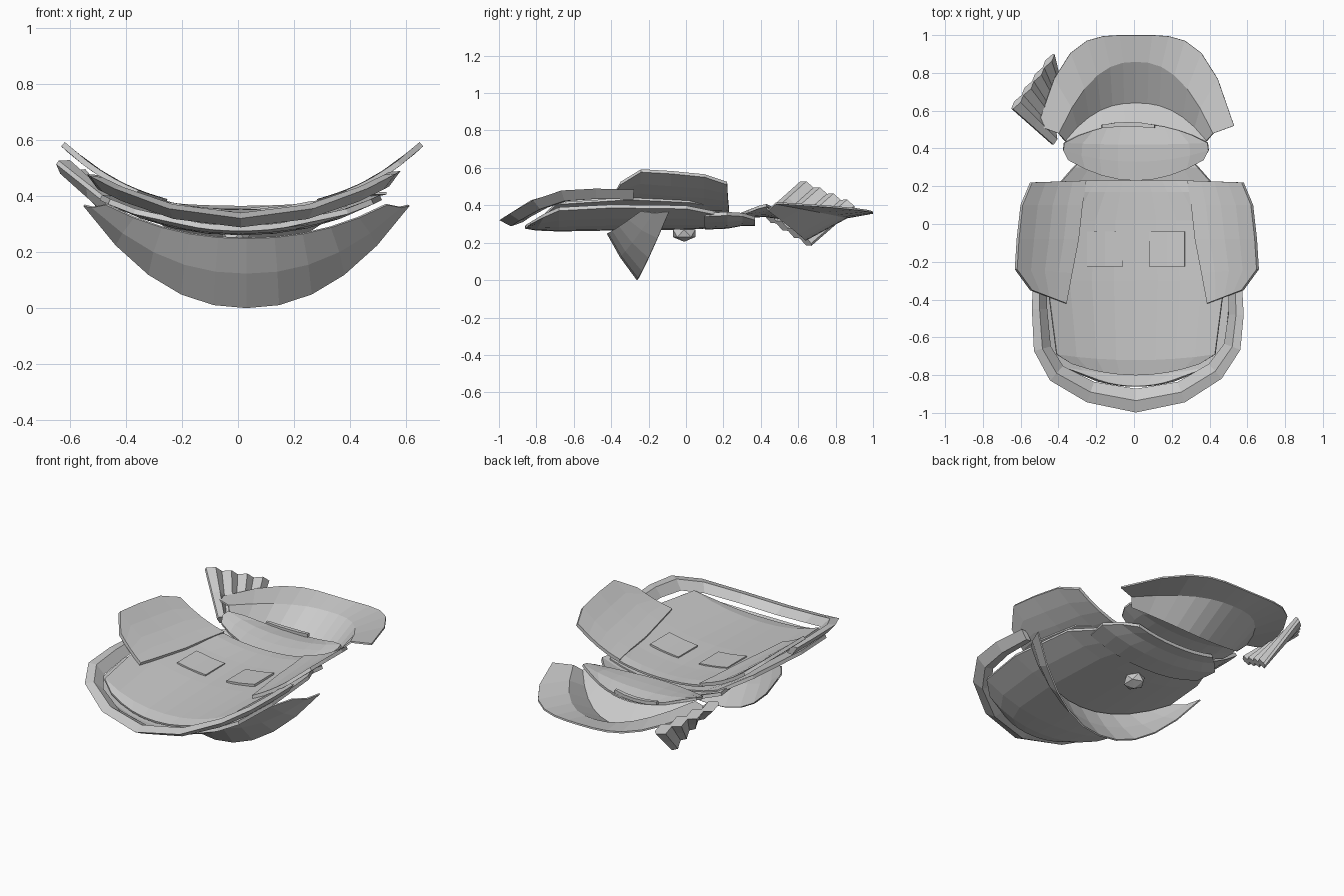
import bpy, bmesh, math
from mathutils import Vector

if "Cube" in bpy.data.objects:
    bpy.data.objects.remove(bpy.data.objects["Cube"])


def mesh_object(name, verts, faces, thick=0):
    me = bpy.data.meshes.new(name)
    me.from_pydata(verts, [], faces)
    bm = bmesh.new()
    bm.from_mesh(me)
    bmesh.ops.recalc_face_normals(bm, faces=bm.faces)
    if sum(f.normal.z for f in bm.faces) < 0 and thick:
        bmesh.ops.reverse_faces(bm, faces=bm.faces)
    bm.to_mesh(me)
    bm.free()
    ob = bpy.data.objects.new(name, me)
    bpy.context.collection.objects.link(ob)
    if thick:
        mod = ob.modifiers.new("thickness", 'SOLIDIFY')
        mod.thickness = thick
        mod.offset = 0
    return ob


def grid(name, rows, thick=0, closed=False):
    n = len(rows[0])
    faces = []
    for r in range(len(rows) - 1):
        for c in range(n if closed else n - 1):
            d = (c + 1) % n
            faces.append((r*n + c, r*n + d, (r+1)*n + d, (r+1)*n + c))
    if closed:
        faces += [tuple(range(n)), tuple(range(len(rows)*n - n, len(rows)*n))]
    return mesh_object(name, [p for r in rows for p in r], faces, thick)


def bowed(name, rows, thick, n=8, cx=0.01):
    """Each row: centre y, half width, y change at ends, centre z, z rise at ends, [y power]."""
    out = []
    for y, half, dy, z, dz, *power in rows:
        p = power[0] if power else 2
        us = [2*i/n - 1 for i in range(n + 1)]
        out.append([(cx + half*u, y + dy*abs(u)**p, z + dz*abs(u)**2.2) for u in us])
    return grid(name, out, thick)


# Torso shell and the front layer over it
bowed("torso", [(-.86, .2, .03, .285, .02), (-.80, .38, .04, .275, .07),
                (-.68, .47, 0, .27, .11), (-.4, .5, 0, .275, .12),
                (0, .46, 0, .28, .11), (.2, .36, 0, .29, .06)], .02)
bowed("front_layer", [(-.80, .34, .06, .305, .06), (-.72, .42, .03, .32, .09),
                      (-.3, .47, 0, .335, .1), (.02, .43, 0, .34, .08),
                      (.17, .33, 0, .345, .05), (.23, .28, 0, .345, .03)], .012)

# Neck plate
bowed("neck", [(.1, .38, 0, .28, .07), (.22, .4, 0, .285, .07),
               (.3, .33, 0, .3, .05), (.37, .26, 0, .3, .03)], .02)

# Pockets
for s in (-1, 1):
    x = .01 + s*.165
    grid("pocket", [[(x + a, y, .342 + .43*(x + a)**2) for a in (-.095, 0, .095)]
                    for y in (-.225, -.04)], .02)

# Arms, curling upwards at the outside
for s in (-1, 1):
    rows = []
    for xi, yi, xo, yo in [(.27, .23, .56, .22), (.29, .1, .61, .1),
                           (.31, -.08, .63, -.08), (.345, -.26, .64, -.24),
                           (.375, -.42, .56, -.35)]:
        rows.append([])
        for i in range(5):
            x, y = xi + (xo - xi)*i/4, yi + (yo - yi)*i/4
            rows[-1].append((.015 + s*x, y, .355 + .23*(x/.64)**2.6))
    grid("arm", rows, .02)

# Rim around the bottom
path = [(-.5, -.30), (-.5, -.45), (-.485, -.66), (-.41, -.79), (-.23, -.89), (.01, -.935),
        (.25, -.89), (.43, -.78), (.52, -.65), (.54, -.48), (.535, -.28)]
rows = []
for i, p in enumerate(path):
    a, b = Vector(path[max(i-1, 0)]), Vector(path[min(i+1, len(path)-1)])
    t = (b - a).normalized()
    out = Vector((t.y, -t.x))
    w = .035 + .028*(1 - abs(i - 5)/5)
    sec = []
    for o, dz in [(1, .01), (0, .03), (-1, 0), (0, -.022)]:
        q = Vector(p) + out*w*o
        sec.append((q.x, q.y, .31 + .52*(q.x - .01)**2 + dz))
    rows.append(sec)
grid("bottom_rim", rows, closed=True)

# Hanging crescent underneath
bowed("lower_crescent", [(-.42, .5, .18, .25, .12), (-.35, .55, .18, .125, .235),
                         (-.26, .58, .17, .002, .365)], .008, n=10, cx=.03)

# Small knot underneath
bpy.ops.mesh.primitive_ico_sphere_add(subdivisions=1, radius=1, location=(-.01, -.01, .25))
bpy.context.object.name = "knot"
bpy.context.object.scale = (.06, .07, .045)

# Face
bowed("face", [(.23, .36, .11, .33, .04), (.33, .385, .06, .34, .05),
               (.42, .38, .01, .345, .055), (.53, .3, -.06, .33, .05)], .015)
bowed("brow", [(.515, .14, -.008, .345, .01), (.54, .14, -.015, .345, .01)], .02, n=4, cx=-.03)

# Hat with a flat outer brim and a steep inner fold
bowed("hat", [(1.0, .52, -.48, .36, .05, 4), (.86, .41, -.38, .335, .075, 2.4),
              (.64, .375, -.2, .215, .16, 2.4), (.53, .34, -.1, .32, .07)], .01, n=12)

# Plume: corrugated fan beside the hat, tilted down towards the hat
origin, along, across = Vector((-.645, .61, .52)), Vector((.215, -.19, -.17)), Vector((.22, .29, -.13))
normal = along.cross(across).normalized()
rows = []
for e in (0, .5, 1):
    step = across.lerp(Vector((.06, .25, -.16)), e)
    rows.append([])
    for side in (1, -1):
        for j in range(9)[::side]:
            bump = .03 if j % 2 else .008
            rows[-1].append(origin + along*e + step*(j/8) + normal*side*bump)
grid("plume", rows, closed=True)
